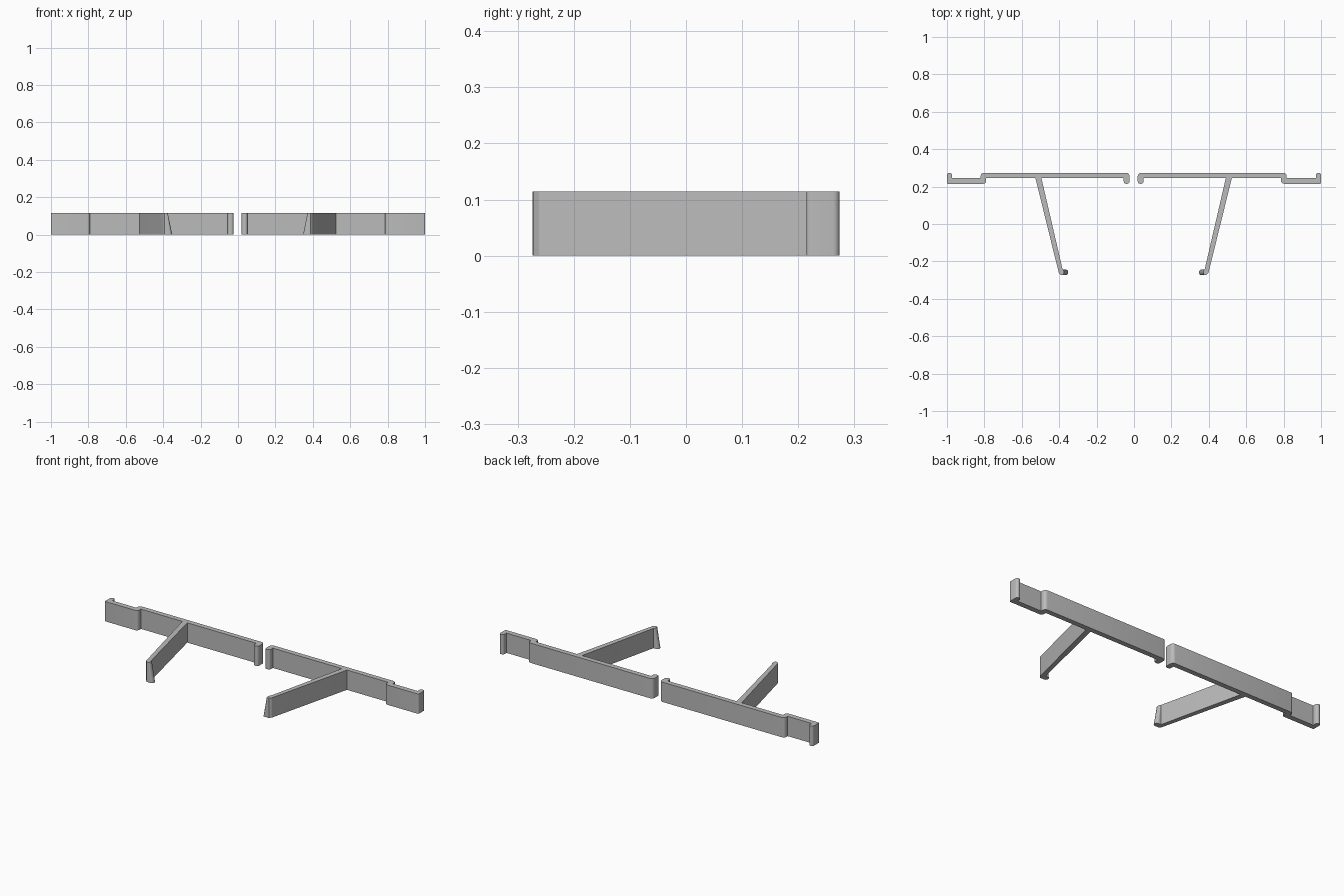
import bpy, bmesh, math
from mathutils import Vector

if "Cube" in bpy.data.objects:
    bpy.data.objects.remove(bpy.data.objects["Cube"])

H = 0.114  # height of every part

grey = bpy.data.materials.new("plain grey")
grey.diffuse_color = (0.5, 0.5, 0.5, 1)
grey.use_nodes = True
grey.node_tree.nodes["Principled BSDF"].inputs["Base Color"].default_value = grey.diffuse_color


def rounded(points, steps=5):
    """Round the corners of an outline given as (x, y, radius)."""
    out = []
    n = len(points)
    for i, (x, y, r) in enumerate(points):
        p = Vector((x, y))
        if r == 0:
            out.append(p)
            continue
        a = (Vector(points[i - 1][:2]) - p).normalized()
        b = (Vector(points[(i + 1) % n][:2]) - p).normalized()
        half = a.angle(b) / 2
        centre = p + (a + b).normalized() * (r / math.sin(half))
        start = p + a * (r / math.tan(half)) - centre
        end = p + b * (r / math.tan(half)) - centre
        turn = start.angle_signed(end)  # clockwise positive
        for k in range(steps + 1):
            t = -turn * k / steps
            out.append(centre + Vector((start.x * math.cos(t) - start.y * math.sin(t),
                                        start.x * math.sin(t) + start.y * math.cos(t))))
    return out


def prism(name, bottom, top, side):
    """Join a bottom and a top outline; side = 1 mirrors to the right."""
    def place(p, z):
        x = p.x if side < 0 else -p.x - 0.004 * (p.x > -0.95)
        return (x, p.y, z)
    bm = bmesh.new()
    lo = [bm.verts.new(place(p, 0)) for p in bottom]
    hi = [bm.verts.new(place(p, H)) for p in top]
    bm.faces.new(lo)
    bm.faces.new(hi)
    for i in range(len(lo)):
        j = (i + 1) % len(lo)
        bm.faces.new((lo[i], lo[j], hi[j], hi[i]))
    bmesh.ops.recalc_face_normals(bm, faces=bm.faces[:])
    mesh = bpy.data.meshes.new(name)
    bm.to_mesh(mesh)
    bm.free()
    mesh.materials.append(grey)
    obj = bpy.data.objects.new(name, mesh)
    bpy.context.collection.objects.link(obj)
    bpy.ops.object.select_all(action='DESELECT')
    obj.select_set(True)
    bpy.context.view_layer.objects.active = obj
    bpy.ops.object.shade_smooth_by_angle(angle=math.radians(35))


# stepped rail with a hook at each end
rail = rounded([
    (-1.0, 0.215, 0.006), (-0.79, 0.215, 0.016), (-0.79, 0.245, 0),
    (-0.055, 0.245, 0), (-0.055, 0.215, 0.013), (-0.024, 0.215, 0.013),
    (-0.024, 0.274, 0.018), (-0.82, 0.274, 0.018), (-0.82, 0.245, 0),
    (-0.973, 0.245, 0), (-0.973, 0.274, 0.012), (-1.0, 0.274, 0.012)])

# slanted leg
leg = rounded([
    (-0.528, 0.25, 0), (-0.402, -0.262, 0.008), (-0.390, -0.274, 0.003),
    (-0.376, -0.268, 0.005), (-0.496, 0.25, 0)])

# foot: rounded tip that tapers back into the leg at the top
foot = rounded([
    (-0.392, -0.274, 0), (-0.352, -0.274, 0.014),
    (-0.352, -0.243, 0.014), (-0.390, -0.243, 0)])
foot_top = [Vector((-0.392 + (p.x + 0.392) * 0.42, p.y)) for p in foot]

for side, label in ((-1, "left"), (1, "right")):
    prism(label + "_rail", rail, rail, side)
    prism(label + "_leg", leg, leg, side)
    prism(label + "_foot", foot, foot_top, side)
